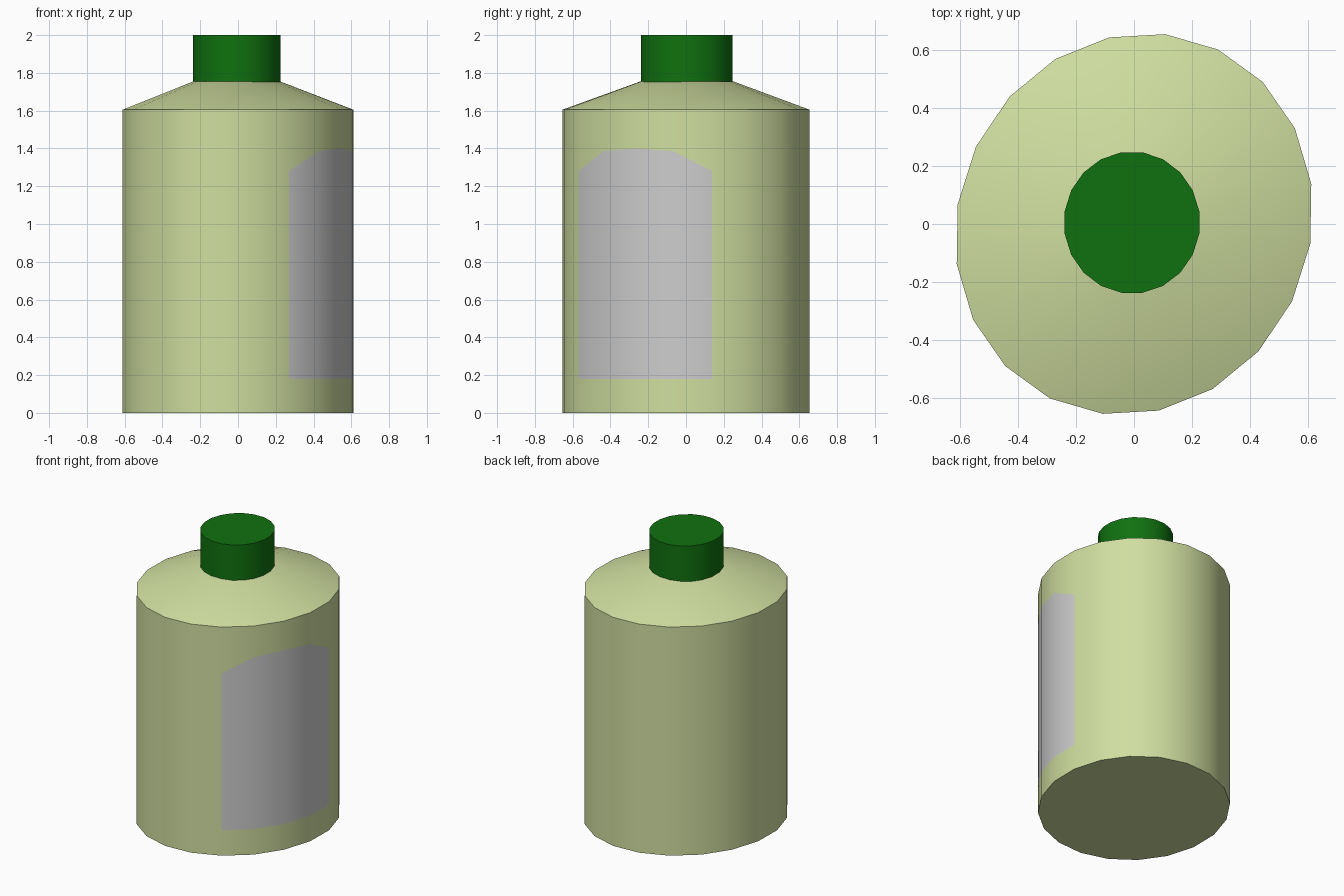
import bpy
import bmesh
from math import cos, sin, pi, radians

SIDES = 20
SHOULDER_Z, NECK_Z, TOP_Z = 1.605, 1.755, 2.0

if "Cube" in bpy.data.objects:
    bpy.data.objects.remove(bpy.data.objects["Cube"], do_unlink=True)


def make_material(name, rgb):
    mat = bpy.data.materials.new(name)
    mat.use_nodes = True
    mat.diffuse_color = (*rgb, 1)
    mat.node_tree.nodes["Principled BSDF"].inputs["Base Color"].default_value = (*rgb, 1)
    return mat


def finish(name, bm, materials):
    bmesh.ops.recalc_face_normals(bm, faces=bm.faces[:])
    mesh = bpy.data.meshes.new(name)
    bm.to_mesh(mesh)
    bm.free()
    for mat in materials:
        mesh.materials.append(mat)
    obj = bpy.data.objects.new(name, mesh)
    bpy.context.collection.objects.link(obj)
    bpy.ops.object.select_all(action="DESELECT")
    obj.select_set(True)
    bpy.context.view_layer.objects.active = obj
    bpy.ops.object.shade_smooth_by_angle(angle=radians(30))
    return obj


def body_point(i, z, scale=1.0, shift=(0, 0)):
    # slightly skewed oval cross-section
    c, s = cos(2 * pi * i / SIDES), sin(2 * pi * i / SIDES)
    return (scale * (0.611 * c - 0.086 * s) + shift[0],
            scale * (0.138 * c + 0.643 * s) + shift[1], z)


pale_green = make_material("pale green", (0.63, 0.73, 0.35))
label_grey = make_material("label grey", (0.61, 0.61, 0.61))
cap_green = make_material("cap green", (0.005, 0.165, 0.005))

# Bottle body: wall columns, with an arched label cut into four of the sides
LABEL_BOTTOM = 0.18
label_tops = {-4: 1.28, -3: 1.385, -2: 1.40, -1: 1.385, 0: 1.28}
bm = bmesh.new()
columns = []
for i in range(-4, SIDES - 4):
    cuts = [LABEL_BOTTOM, label_tops[i]] if i in label_tops else []
    columns.append([bm.verts.new(body_point(i, z)) for z in [0, *cuts, SHOULDER_Z]])
neck = [bm.verts.new(body_point(i, NECK_Z, 0.375, (-0.007, 0.005)))
        for i in range(-4, SIDES - 4)]

for i in range(SIDES):
    j = (i + 1) % SIDES
    a, b = columns[i], columns[j]
    if i < 4:
        for k in range(3):
            face = bm.faces.new((a[k], b[k], b[k + 1], a[k + 1]))
            face.material_index = int(k == 1)
    else:
        bm.faces.new(a[::-1] + b)
    # sloping shoulder
    bm.faces.new((a[-1], b[-1], neck[j], neck[i]))
bm.faces.new([col[0] for col in columns])
bm.faces.new(neck)
finish("bottle_body", bm, [pale_green, label_grey])

# Screw cap
bm = bmesh.new()
rings = [[bm.verts.new((0.235 * cos(2 * pi * (i + 0.5) / SIDES) - 0.007,
                        0.245 * sin(2 * pi * (i + 0.5) / SIDES) + 0.005, z))
          for i in range(SIDES)] for z in (NECK_Z - 0.005, TOP_Z)]
for i in range(SIDES):
    j = (i + 1) % SIDES
    bm.faces.new((rings[0][i], rings[0][j], rings[1][j], rings[1][i]))
for ring in rings:
    bm.faces.new(ring)
finish("cap", bm, [cap_green])
